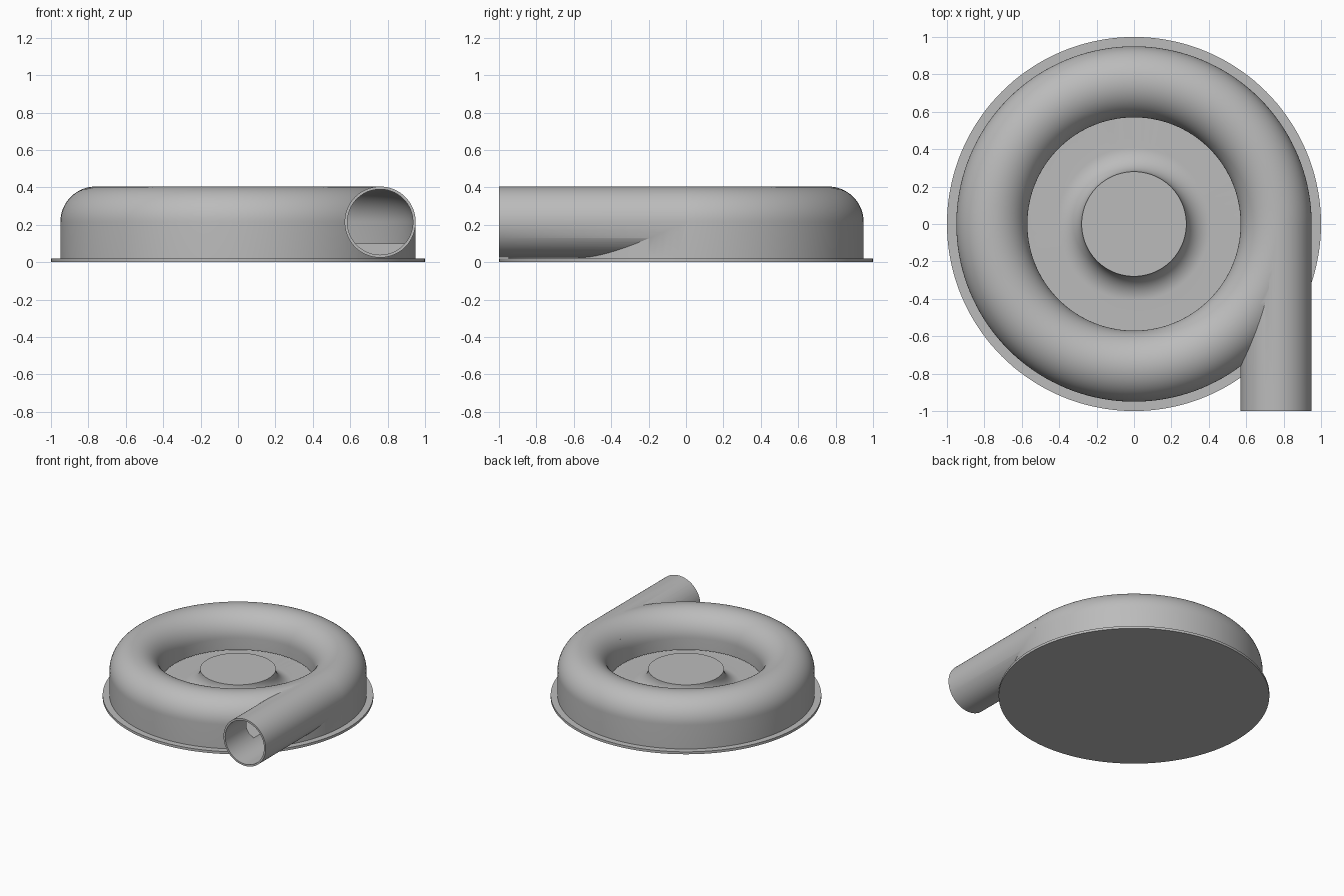
import bpy, bmesh, math
from mathutils import Matrix, Vector

cube = bpy.data.objects.get("Cube")
if cube:
    bpy.data.objects.remove(cube)

grey = bpy.data.materials.new("light_grey")
grey.use_nodes = True
colour = (0.5, 0.5, 0.5, 1)
grey.diffuse_color = colour
grey.node_tree.nodes["Principled BSDF"].inputs["Base Color"].default_value = colour

SEGMENTS = 144
RING, AXIS = 0.76, 0.215       # centre of the round duct section
OUTER, INNER = 0.19, 0.175     # duct radii
BASE, FLOOR, HUB, LIP = 0.02, 0.1, 0.23, 0.12


def add_object(name, bm):
    bmesh.ops.recalc_face_normals(bm, faces=bm.faces)
    mesh = bpy.data.meshes.new(name)
    bm.to_mesh(mesh)
    bm.free()
    mesh.materials.append(grey)
    obj = bpy.data.objects.new(name, mesh)
    bpy.context.collection.objects.link(obj)
    return obj


def arc(r, z, radius, start, end, steps):
    angles = [math.radians(start + (end - start) * i / steps) for i in range(steps + 1)]
    return [(r + radius * math.cos(a), z + radius * math.sin(a)) for a in angles]


def lathe(name, profile):
    """Revolve a closed (radius, height) profile about z."""
    bm = bmesh.new()
    verts = [bm.verts.new((r, 0, z)) for r, z in profile]
    edges = [bm.edges.new((a, b)) for a, b in zip(verts, verts[1:] + verts[:1])]
    bmesh.ops.spin(bm, geom=verts + edges, axis=(0, 0, 1), cent=(0, 0, 0),
                   angle=2 * math.pi, steps=SEGMENTS)
    bmesh.ops.remove_doubles(bm, verts=bm.verts, dist=1e-5)
    # the profile edge lying on the axis leaves no surface
    loose = [e for e in bm.edges if not e.link_faces]
    bmesh.ops.delete(bm, geom=loose, context="EDGES")
    return add_object(name, bm)


def tube(name, radius, front, back):
    bm = bmesh.new()
    place = Matrix.Translation(Vector((RING, (front + back) / 2, AXIS)))
    bmesh.ops.create_cone(bm, cap_ends=True, segments=96, radius1=radius, radius2=radius,
                          depth=back - front,
                          matrix=place @ Matrix.Rotation(math.pi / 2, 4, "X"))
    return add_object(name, bm)


def smooth(obj):
    bpy.ops.object.select_all(action="DESELECT")
    obj.select_set(True)
    bpy.context.view_layer.objects.active = obj
    bpy.ops.object.shade_smooth_by_angle(angle=math.radians(30))


# Flanged base disc
base_plate = lathe("base_plate", [(0, 0), (1, 0), (1, BASE), (0, BASE)])

# Ring housing with its central filleted hub
fillet = HUB - FLOOR
housing = lathe("blower_housing",
                [(0, BASE), (RING + OUTER, BASE)]
                + arc(RING, AXIS, OUTER, 0, 180, 32)
                + [(RING - OUTER, FLOOR)]
                + arc(0.28 + fillet, HUB, fillet, 270, 180, 16)
                + [(0, HUB)])

# Outlet pipe, ring cavity with inlet slot, and pipe bore
pipe = tube("outlet_pipe", OUTER, -1, -0.004)
cavity = lathe("ring_cavity",
               [(RING + INNER, FLOOR)]
               + arc(RING, AXIS, INNER, 0, 180, 32)
               + [(RING - INNER, LIP), (RING - OUTER - 0.01, LIP),
                  (RING - OUTER - 0.01, FLOOR)])
bore = tube("pipe_bore", INNER, -1.1, -0.002)

for part, operation in ((pipe, "UNION"), (cavity, "DIFFERENCE"), (bore, "DIFFERENCE")):
    mod = housing.modifiers.new(part.name, "BOOLEAN")
    mod.object = part
    mod.operation = operation
    mod.solver = "EXACT"
    part.hide_render = True

# Bake the joined shape and drop the helpers
bpy.context.view_layer.update()
baked = bpy.data.meshes.new_from_object(
    housing.evaluated_get(bpy.context.evaluated_depsgraph_get()))
housing.modifiers.clear()
housing.data = baked
for part in (pipe, cavity, bore):
    bpy.data.objects.remove(part)

smooth(base_plate)
smooth(housing)
